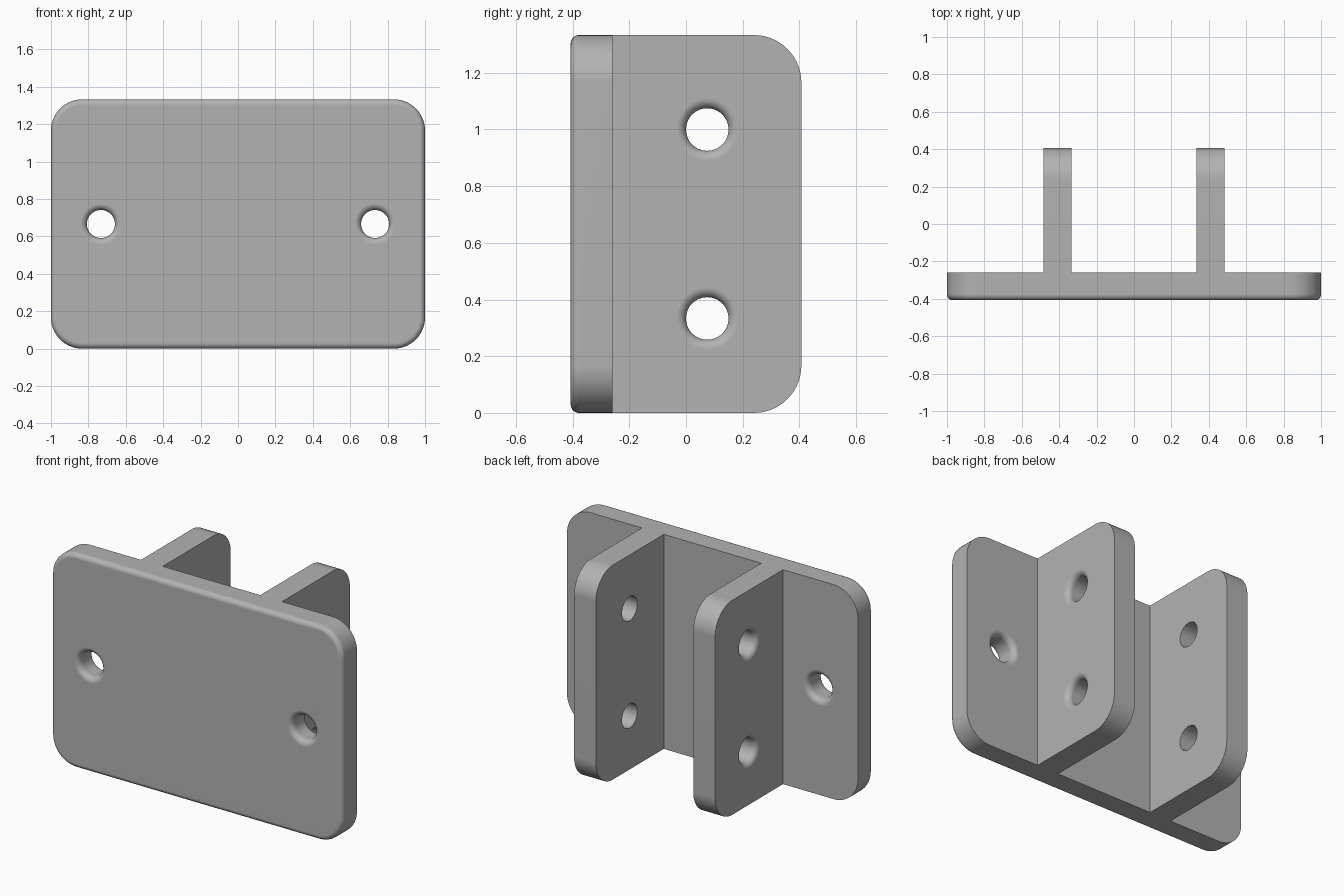
import bpy, bmesh
from math import sin, cos, pi, radians
from mathutils import Matrix, Vector

WIDTH, HEIGHT = 2.0, 1.333
FRONT, PLATE_BACK, BACK = -0.407, -0.26, 0.407
CORNER = 0.167
FILLET = 0.035
FIN_IN, FIN_OUT = 0.335, 0.485
HOLE = 0.075
MID = HEIGHT / 2

if "Cube" in bpy.data.objects:
    bpy.data.objects.remove(bpy.data.objects["Cube"])

grey = bpy.data.materials.new("light grey")
grey.use_nodes = True
colour = (0.45, 0.45, 0.45, 1)
grey.diffuse_color = colour
grey.node_tree.nodes["Principled BSDF"].inputs["Base Color"].default_value = colour


def loft(name, rings):
    """Skin a stack of closed rings and cap both ends."""
    bm = bmesh.new()
    loops = [[bm.verts.new(p) for p in ring] for ring in rings]
    for a, b in zip(loops, loops[1:]):
        for i in range(len(a)):
            j = (i + 1) % len(a)
            bm.faces.new((a[i], a[j], b[j], b[i]))
    bm.faces.new(loops[0])
    bm.faces.new(loops[-1])
    bmesh.ops.recalc_face_normals(bm, faces=bm.faces[:])
    mesh = bpy.data.meshes.new(name)
    bm.to_mesh(mesh)
    bm.free()
    mesh.materials.append(grey)
    obj = bpy.data.objects.new(name, mesh)
    bpy.context.collection.objects.link(obj)
    return obj


def corner_arc(cu, cv, radius, start, steps=14):
    return [(cu + radius * cos(start + i * pi / 2 / steps),
             cv + radius * sin(start + i * pi / 2 / steps)) for i in range(steps + 1)]


def quarter(steps=8):
    return [i * pi / 2 / steps for i in range(steps + 1)]


def combine(target, tool, operation):
    mod = target.modifiers.new(operation, 'BOOLEAN')
    mod.operation, mod.solver, mod.object = operation, 'EXACT', tool
    bpy.context.view_layer.objects.active = target
    bpy.ops.object.modifier_apply(modifier=mod.name)
    bpy.data.objects.remove(tool)


def plate_ring(y, inset):
    cx, r = WIDTH / 2 - CORNER, CORNER - inset
    pts = []
    for k, (sx, sz) in enumerate([(1, 1), (-1, 1), (-1, -1), (1, -1)]):
        pts += corner_arc(sx * cx, MID + sz * (MID - CORNER), r, k * pi / 2)
    return [(u, y, v) for u, v in pts]


def drill(start, end, flare_start, flare_end):
    """Round cutter between two points, flared where the hole rim is rounded."""
    start, end = Vector(start), Vector(end)
    length, over = (end - start).length, 0.02
    flare = [(FILLET * (1 - cos(a)), HOLE + FILLET * (1 - sin(a))) for a in quarter()]
    profile = [(-over, HOLE + FILLET)] + flare if flare_start else [(-over, HOLE)]
    if flare_end:
        profile += [(length - d, r) for d, r in reversed(flare)]
        profile.append((length + over, HOLE + FILLET))
    else:
        profile.append((length + over, HOLE))
    turn = (end - start).to_track_quat('Z', 'Y').to_matrix().to_4x4()
    place = Matrix.Translation(start) @ turn
    n = 48
    return loft("hole_cutter", [[place @ Vector((r * cos(2 * pi * i / n), r * sin(2 * pi * i / n), d))
                                 for i in range(n)] for d, r in profile])


# Mounting plate with a rounded front rim
rim = 0.03
rings = [plate_ring(FRONT + rim * (1 - cos(a)), rim * (1 - sin(a))) for a in quarter()]
bracket = loft("mounting_bracket", rings + [plate_ring(PLATE_BACK, 0)])

# Two fins with rounded rear corners
outline = [(PLATE_BACK - 0.06, 0)]
outline += corner_arc(BACK - CORNER, CORNER, CORNER, -pi / 2)
outline += corner_arc(BACK - CORNER, HEIGHT - CORNER, CORNER, 0)
outline += [(PLATE_BACK - 0.06, HEIGHT)]
for side in (1, -1):
    fin = loft("fin", [[(side * x, y, z) for y, z in outline] for x in (FIN_IN, FIN_OUT)])
    combine(bracket, fin, 'UNION')

# Screw holes through the plate, pin holes through the fins
for side in (1, -1):
    x = side * 0.733
    combine(bracket, drill((x, FRONT, MID), (x, PLATE_BACK, MID), True, True), 'DIFFERENCE')
    for z in (MID / 2, MID * 3 / 2):
        cutter = drill((side * FIN_OUT, 0.075, z), (side * FIN_IN, 0.075, z), True, False)
        combine(bracket, cutter, 'DIFFERENCE')

# Smooth fillets, crisp edges
bpy.ops.object.select_all(action='DESELECT')
bracket.select_set(True)
bpy.context.view_layer.objects.active = bracket
bpy.ops.object.shade_smooth_by_angle(angle=radians(30))
weighted = bracket.modifiers.new("even_normals", 'WEIGHTED_NORMAL')
weighted.keep_sharp = True
